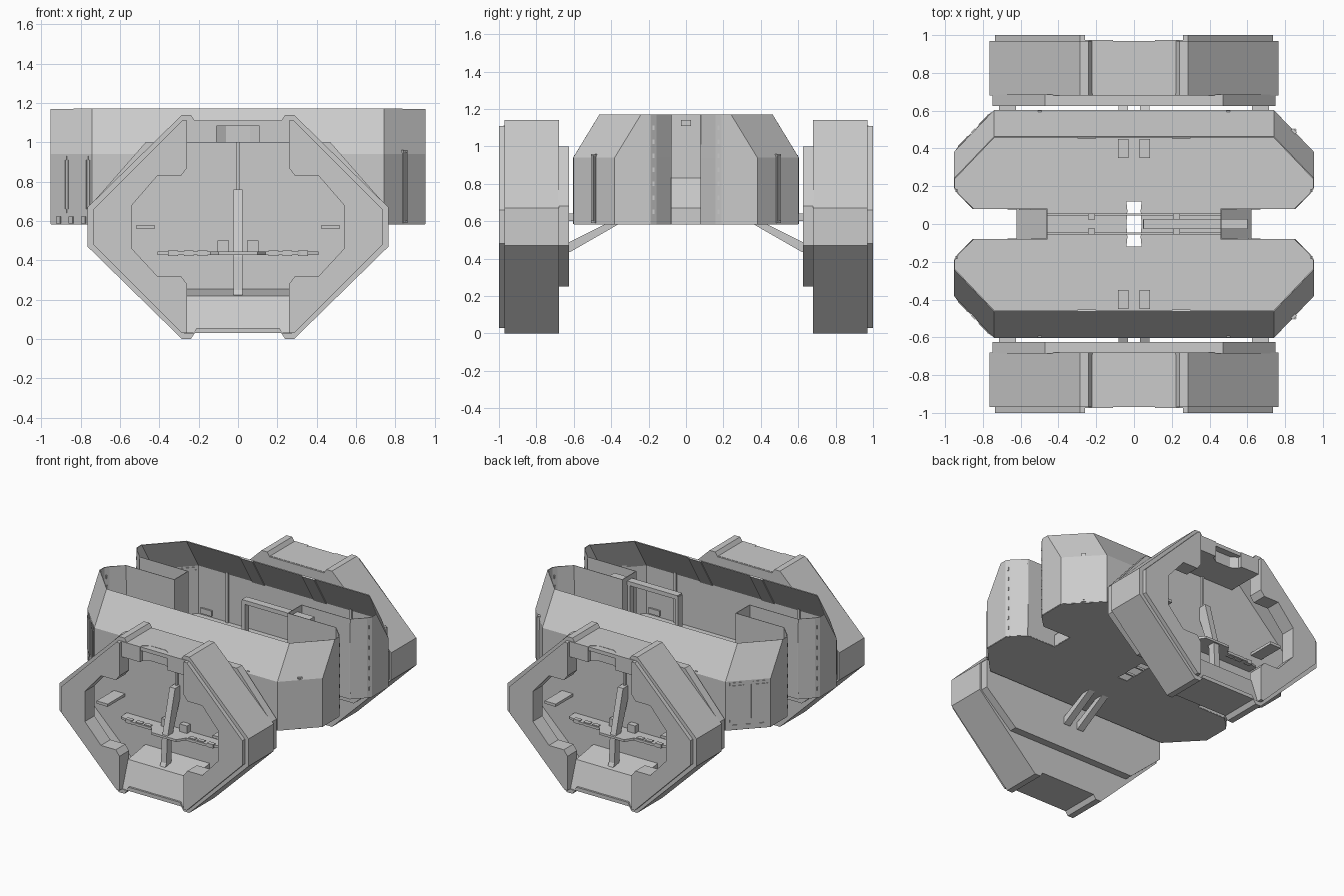
import bpy, bmesh, math
from mathutils import Matrix

if "Cube" in bpy.data.objects:
    bpy.data.objects.remove(bpy.data.objects["Cube"])

grey = bpy.data.materials.new("plain_grey")
grey.diffuse_color = (0.6, 0.6, 0.6, 1)
grey.use_nodes = True
grey.node_tree.nodes["Principled BSDF"].inputs["Base Color"].default_value = grey.diffuse_color


def finish(name, bm, thick=0):
    bmesh.ops.remove_doubles(bm, verts=bm.verts, dist=0.0005)
    bmesh.ops.recalc_face_normals(bm, faces=bm.faces)
    me = bpy.data.meshes.new(name)
    bm.to_mesh(me)
    bm.free()
    me.materials.append(grey)
    ob = bpy.data.objects.new(name, me)
    bpy.context.collection.objects.link(ob)
    if thick:
        m = ob.modifiers.new("sheet", "SOLIDIFY")
        m.thickness, m.offset = thick, 0
    return ob


def loft(name, rings):
    """Join rings of points in order and cap both ends."""
    bm = bmesh.new()
    vs = [[bm.verts.new(p) for p in r] for r in rings]
    n = len(rings[0])
    for a, b in zip(vs, vs[1:]):
        for i in range(n):
            bm.faces.new((a[i], a[(i + 1) % n], b[(i + 1) % n], b[i]))
    bm.faces.new(vs[0])
    bm.faces.new(vs[-1])
    return finish(name, bm)


def prism_y(name, pts, a, b):
    return loft(name, [[(x, y, z) for x, z in pts] for y in (a, b)])


def prism_x(name, pts, a, b):
    return loft(name, [[(x, y, z) for y, z in pts] for x in (a, b)])


def box(name, c, size, rot=0):
    bm = bmesh.new()
    bmesh.ops.create_cube(bm, size=1, matrix=Matrix.Translation(c) @ Matrix.Rotation(rot, 4, 'Z')
                          @ Matrix.Diagonal((*size, 1)))
    return finish(name, bm)


B, M, T = 0.585, 0.94, 1.17
QUADS = [(sx, sy) for sx in (-1, 1) for sy in (-1, 1)]

# Hull walls: quarter plan swept up three levels, upper band leaning inward
low = [(0, .6), (.74, .6), (.95, .38), (.95, .19), (.93, .16), (.85, .08)]
top = [(0, .46), (.74, .46), (.95, .24), (.95, .19), (.93, .16), (.85, .08)]
bm = bmesh.new()
for sx, sy in QUADS:
    def f(*pts):
        bm.faces.new([bm.verts.new((sx * x, sy * y, z)) for x, y, z in pts])
    for i in range(5):
        (a, b), (c, d) = low[i:i + 2], top[i:i + 2]
        f((*a, B), (*b, B), (*b, M), (*a, M))
        f((*a, M), (*b, M), (*d, T), (*c, T))
    # slot side and stepped slot end
    end = [(.62, B), (.62, .67), (.46, .83), (.46, T)]
    f((.85, .08, B), *[(x, .08, z) for x, z in end], (.85, .08, T))
    for (x0, z0), (x1, z1) in zip(end, end[1:]):
        f((x0, .08, z0), (x1, .08, z1), (x1, 0, z1), (x0, 0, z0))
finish("hull_walls", bm, .006)

# Hull floor with end slots and the small centre opening
bm = bmesh.new()
for sx, sy in QUADS:
    plan = low + [(.62, .08), (.62, 0), (.04, 0), (.035, .07), (.04, .12), (0, .12)]
    bm.faces.new([bm.verts.new((sx * x, sy * y, B)) for x, y in plan])
finish("hull_floor", bm, .006)

ang = math.atan2(.22, -.21)
for sx, sy in QUADS:
    rot = ang * sx * sy
    # shallow plates on the leaning band
    prism_x("band_plate", [(sy * y, z) for y, z in ((.6, M), (.46, T), (.452, T - .005), (.592, M - .005))],
            sx * .2, sx * .3)
    # ribs on the long walls and on the slot edges
    box("wall_rib", (sx * .5, sy * .592, .77), (.018, .016, .37))
    box("floor_knob", (sx * .225, sy * .04, B + .02), (.035, .03, .04))
    for k in range(7):
        box("edge_stud", (sx * .94, sy * .177, .65 + k * .075), (.012, .016, .025), 0)

    # corner faces: point at fraction t along the chamfer
    def corner(t, out=0.0):
        return sx * (.95 - .21 * t + out * .7), sy * (.38 + .22 * t + out * .7)
    if sx > 0:
        box("corner_rib", (*corner(.5), .775), (.03, .02, .37), rot)
        box("corner_rib_core", (*corner(.5, .008), .775), (.012, .02, .35), rot)
    else:
        for t in (.24, .76):
            box("corner_panel", (*corner(t), .785), (.115, .012, .25), rot)
            box("corner_panel", (*corner(t), .785), (.09, .012, .29), rot)
            box("corner_panel_face", (*corner(t, .004), .785), (.075, .012, .25), rot)
        for t in (.2, .5, .8):
            box("corner_tooth", (*corner(t, .003), .605), (.03, .014, .035), rot)

# Centre rail, its posts and floor runners inside the hull
box("centre_rail", (.325, 0, 1.125), (.55, .055, .03))
for x in (.06, .45):
    box("rail_post", (x, 0, .86), (.025, .05, .54))
for s in (-1, 1):
    box("floor_runner", (0, s * .05, B + .008), (.92, .012, .016))

# Side pods, front and back
half = [(.22, 1.11), (.24, 1.14), (.285, 1.14), (.765, .67), (.765, .47), (.285, 0), (.24, 0), (.22, .03)]
outline = half + [(-x, z) for x, z in reversed(half)]
inner = [(x * .95, .57 + (z - .57) * .95) for x, z in outline]
plate = [(.47, 1.0), (.75, .68), (.75, .47), (.5, .25)]
plate += [(-x, z) for x, z in reversed(plate)]
frame = [(.26, 1.11), (.285, 1.11), (.735, .66), (.735, .48), (.285, .03), (.26, .03), (.26, .28),
         (.29, .32), (.41, .32), (.54, .46), (.54, .68), (.41, .83), (.29, .83), (.26, .87)]
for s in (-1, 1):
    # hollow shell open to the outside
    loft("pod_shell", [[(x, s * y, z) for x, z in p] for p, y in
                       ((outline, .68), (outline, .97), (inner, .97), (inner, .7))])
    prism_y("pod_back_plate", plate, s * .625, s * .685)
    for m in (-1, 1):
        # raised C-shaped front frame
        prism_y("pod_frame", [(m * x, z) for x, z in frame], s * .89, s * 1.0)
        box("pod_bracket", (m * .47, s * .8, .57), (.09, .2, .02))
        box("pod_connector", (m * .67, s * .61, .62), (.09, .05, .04))
        # slanting strut from hull floor to pod
        prism_x("pod_strut", [(s * y, z) for y, z in ((.35, .59), (.4, .6), (.69, .455), (.69, .425), (.62, .435))],
                m * .032, m * .082)
        box("strut_socket", (m * .057, s * .4, B + .012), (.055, .1, .024))
        box("strut_end", (m * .075, s * .71, .465), (.06, .06, .07))
    # top beam with its trapezoid notch
    beam = [(-.26, .69), (-.26, .975), (-.11, .975), (-.11, .95), (-.06, .92), (.06, .92),
            (.11, .95), (.11, .975), (.26, .975), (.26, .69)]
    loft("pod_top_beam", [[(x, s * y, z) for x, y in beam] for z in (1.0, 1.112)])
    # lower ramp, upright fin and cross fin inside
    prism_x("pod_ramp", [(s * y, z) for y, z in ((.69, .03), (.965, .03), (.9, .22), (.69, .255))], -.26, .26)
    prism_x("pod_upright", [(s * y, z) for y, z in ((.69, .76), (.76, .76), (.85, .42), (.86, .25), (.97, .03),
                                                    (.9, .03), (.8, .25), (.8, .4), (.69, .7))], -.022, .022)
    box("pod_upright_rib", (0, s * .705, .88), (.014, .02, .25))
    wing = [(-.41, .69), (-.41, .77), (-.3, .8), (-.14, .8), (-.1, .86), (.1, .86), (.14, .8), (.3, .8),
            (.41, .77), (.41, .69)]
    loft("pod_cross_fin", [[(x, s * y, z) for x, y in wing] for z in (.428, .445)])
    for m in (-1, 1):
        for x in (.18, .25, .33):
            box("fin_tab", (m * x, s * .78, .437), (.05, .03, .028))
